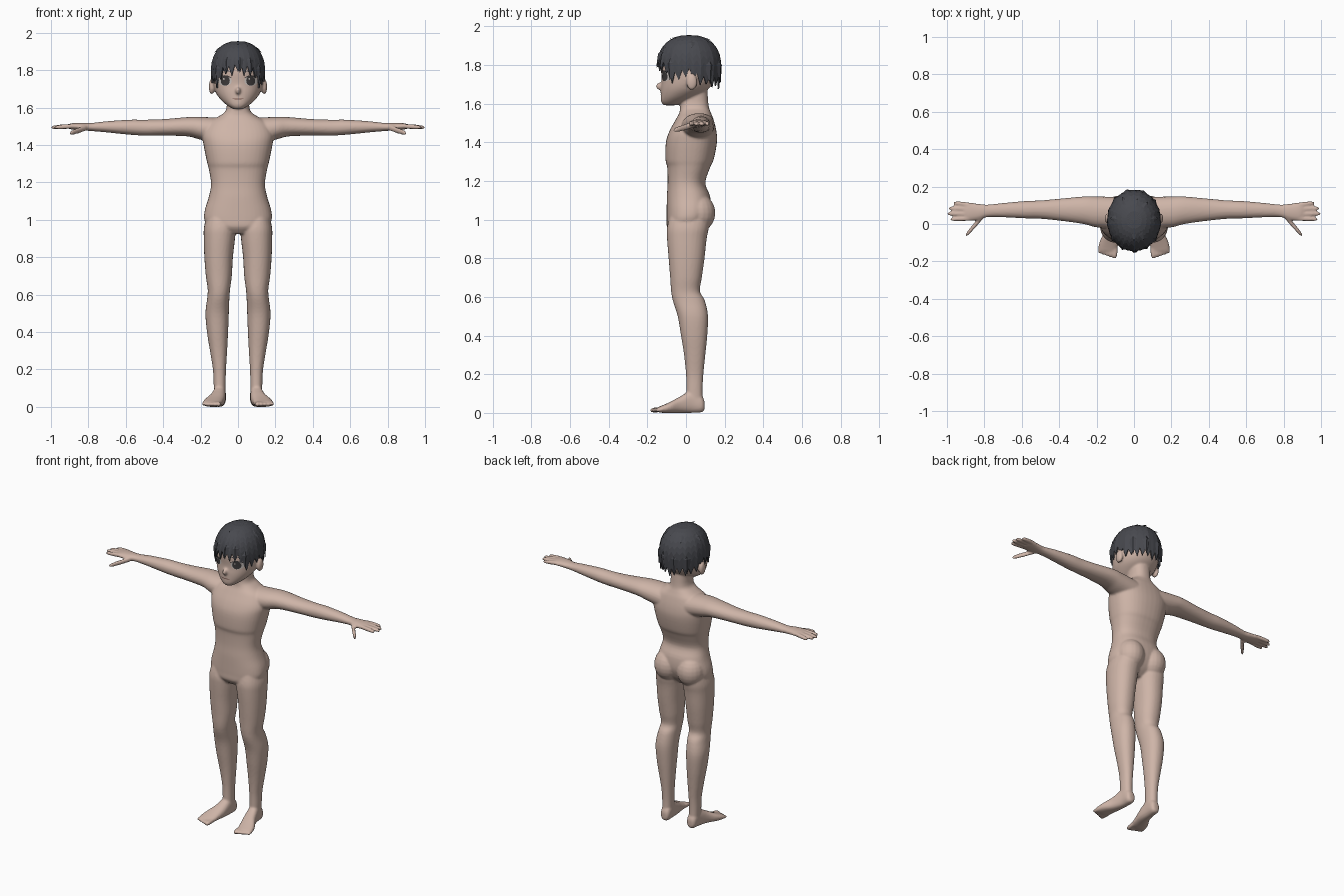
import bpy, bmesh, math
from mathutils import Vector
from mathutils.bvhtree import BVHTree

if "Cube" in bpy.data.objects:
    bpy.data.objects.remove(bpy.data.objects["Cube"])


def material(name, col):
    m = bpy.data.materials.new(name)
    m.diffuse_color = (*col, 1)
    m.use_nodes = True
    m.node_tree.nodes["Principled BSDF"].inputs["Base Color"].default_value = m.diffuse_color
    return m


SKIN = material("skin", (0.62, 0.46, 0.39))
HAIR = material("dark_hair", (0.065, 0.067, 0.078))
WHITE = material("eye_white", (0.6, 0.55, 0.52))
IRIS = material("eye_dark", (0.05, 0.045, 0.045))
LIP = material("mouth_line", (0.2, 0.1, 0.08))


def finish(name, bm, mat):
    bmesh.ops.recalc_face_normals(bm, faces=bm.faces)
    me = bpy.data.meshes.new(name)
    bm.to_mesh(me)
    bm.free()
    ob = bpy.data.objects.new(name, me)
    bpy.context.collection.objects.link(ob)
    me.materials.append(mat)
    return ob


def refine(rows, n=4):
    """Catmull-Rom interpolation between section rows."""
    out = []
    for i in range(len(rows) - 1):
        p0, p1, p2, p3 = rows[max(i - 1, 0)], rows[i], rows[i + 1], rows[min(i + 2, len(rows) - 1)]
        for k in range(n):
            t = k / n
            out.append([0.5 * (2 * b + (c - a) * t + (2 * a - 5 * b + 4 * c - d) * t * t
                               + (3 * b - a - 3 * c + d) * t ** 3)
                        for a, b, c, d in zip(p0, p1, p2, p3)])
    return out + [list(rows[-1])]


def loft(bm, rows, axis, e=2.0, side=1, seg=28):
    """rows: (station, min u, max u, min v, max v); u, v are the two other axes."""
    iu, iv = [(1, 2), (0, 2), (0, 1)][axis]
    rings = []
    for s, u0, u1, v0, v1 in refine(rows):
        ring = []
        for k in range(seg):
            a = 2 * math.pi * k / seg
            c, d = math.cos(a), math.sin(a)
            p = [0, 0, 0]
            p[axis] = s
            p[iu] = (u0 + u1) / 2 + (u1 - u0) / 2 * math.copysign(abs(c) ** (2 / e), c)
            p[iv] = (v0 + v1) / 2 + (v1 - v0) / 2 * math.copysign(abs(d) ** (2 / e), d)
            p[0] *= side
            ring.append(bm.verts.new(p))
        rings.append(ring)
    for a, b in zip(rings, rings[1:]):
        for k in range(seg):
            bm.faces.new((a[k], a[(k + 1) % seg], b[(k + 1) % seg], b[k]))
    bm.faces.new(rings[0][::-1])
    bm.faces.new(rings[-1])


def ball(bm, c, r):
    vs = bmesh.ops.create_uvsphere(bm, u_segments=20, v_segments=12, radius=1)["verts"]
    for v in vs:
        v.co = Vector([c[i] + v.co[i] * r[i] for i in range(3)])


def finger(bm, a, b, r, axis, side):
    """Tapered digit from a to b."""
    iu, iv = [(1, 2), (0, 2), (0, 1)][axis]
    rows = []
    for t, k in ((0, 1), (0.5, 1), (0.85, 0.85), (1, 0.35)):
        p = [a[i] + (b[i] - a[i]) * t for i in range(3)]
        rows.append((p[axis], p[iu] - r * k, p[iu] + r * k, p[iv] - r * k, p[iv] + r * k))
    loft(bm, rows, axis, side=side, seg=12)


# ---- body: overlapping lofts fused by a voxel remesh
bm = bmesh.new()
torso = [(.925, .09, -.07, .05), (.96, .155, -.098, .09), (1.0, .18, -.1, .115), (1.05, .178, -.1, .13),
         (1.12, .157, -.099, .125), (1.19, .144, -.095, .1), (1.27, .156, -.097, .125),
         (1.31, .166, -.106, .143), (1.40, .184, -.104, .16), (1.46, .19, -.085, .157),
         (1.52, .16, -.052, .142), (1.555, .1, -.034, .128), (1.59, .063, -.03, .117), (1.68, .06, -.02, .11)]
loft(bm, [(z, -w, w, f, b) for z, w, f, b in torso], 2, e=2.35, seg=40)

# head
head = [(1.592, .025, -.115, -.05), (1.61, .055, -.129, 0), (1.64, .09, -.131, .06), (1.68, .119, -.13, .12),
        (1.73, .133, -.126, .15), (1.80, .134, -.13, .155), (1.87, .115, -.112, .14),
        (1.92, .07, -.06, .1), (1.938, .02, 0, .04)]
loft(bm, [(z, -w, w, f, b) for z, w, f, b in head], 2, e=2.1, seg=40)
ball(bm, (0, -.132, 1.69), (.014, .024, .02))

leg = [(1.03, .03, .165, -.08, .12), (.96, .012, .182, -.098, .118), (.9, .016, .183, -.098, .107),
       (.8, .027, .18, -.09, .096), (.7, .033, .172, -.082, .082), (.63, .042, .162, -.077, .072),
       (.58, .046, .165, -.068, .098), (.5, .049, .174, -.043, .114), (.4, .053, .166, -.026, .11),
       (.3, .058, .15, -.01, .1), (.2, .064, .134, 0, .09), (.12, .066, .13, .002, .086),
       (.05, .066, .128, 0, .088)]
foot = [(.096, .078, .112, .015, .06), (.08, .065, .126, .003, .09), (.03, .065, .132, 0, .115),
        (-.03, .068, .15, 0, .085), (-.08, .078, .178, 0, .058), (-.12, .086, .19, 0, .04),
        (-.145, .095, .188, .004, .03)]
arm = [(.08, -.03, .145, 1.4, 1.545), (.2, -.018, .147, 1.428, 1.55), (.27, 0, .147, 1.446, 1.549),
       (.4, .018, .135, 1.45, 1.538), (.5, .028, .126, 1.45, 1.535), (.58, .03, .123, 1.455, 1.535),
       (.7, .036, .112, 1.467, 1.527), (.78, .037, .104, 1.474, 1.518), (.83, .022, .108, 1.478, 1.518),
       (.88, .016, .115, 1.482, 1.517), (.905, .022, .112, 1.486, 1.512)]
for s in (1, -1):
    loft(bm, leg, 2, e=2.2, side=s)
    ball(bm, (s * .082, .06, 1.035), (.088, .092, .1))           # seat
    loft(bm, foot, 1, e=2.4, side=s)
    for i in range(5):                                           # toes
        x = .1 + i * .02
        finger(bm, (x, -.12, .018), (x + .004, -.186 + .007 * i, .013), .014 - .001 * i, 1, s)
    loft(bm, arm, 0, e=2.1, side=s)
    for y, tip, y2 in ((.103, .965, .112), (.079, .992, .084), (.054, 1.0, .055), (.029, .982, .025)):
        finger(bm, (.88, y, 1.501), (tip, y2, 1.494), .0125, 0, s)
    finger(bm, (.81, .04, 1.492), (.9, -.062, 1.462), .016, 0, s)  # thumb
    ball(bm, (s * .14, .03, 1.712), (.016, .028, .042))          # ear
body = finish("body", bm, SKIN)
rm = body.modifiers.new("fuse", 'REMESH')
rm.mode, rm.voxel_size, rm.use_smooth_shade = 'VOXEL', .0065, True
sm = body.modifiers.new("relax", 'SMOOTH')
sm.factor, sm.iterations = .5, 4

# ---- face details: thin patches laid on the face surface
bpy.context.view_layer.update()
tree = BVHTree.FromObject(body, bpy.context.evaluated_depsgraph_get())


def patch(name, cx, cz, rx, rz, mat, off, bend=0.0):
    bm = bmesh.new()
    n, rings = 20, 4

    def vert(u, w):
        x, z = cx + rx * u, cz + rz * w + bend * (1 - u * u)
        hit = tree.ray_cast(Vector((x, -1, z)), Vector((0, 1, 0)))[0]
        return bm.verts.new((x, (hit.y if hit else -.12) - off, z))
    prev = None
    mid = vert(0, 0)
    for j in range(1, rings + 1):
        ring = [vert(j / rings * math.cos(2 * math.pi * k / n), j / rings * math.sin(2 * math.pi * k / n))
                for k in range(n)]
        for k in range(n):
            l = (k + 1) % n
            bm.faces.new((mid, ring[k], ring[l]) if prev is None else (prev[k], ring[k], ring[l], prev[l]))
        prev = ring
    ob = finish(name, bm, mat)
    ob.data.shade_smooth()


for s, tag in ((1, "left"), (-1, "right")):
    patch(tag + "_eye_white", s * .07, 1.742, .036, .026, WHITE, .002)
    patch(tag + "_iris", s * .068, 1.743, .024, .026, IRIS, .004)
    patch(tag + "_eye_glint", s * .068 - .008, 1.753, .005, .005, WHITE, .006)
    patch(tag + "_upper_lid", s * .071, 1.757, .039, .004, IRIS, .005, .012)
    patch(tag + "_eyebrow", s * .07, 1.79, .035, .003, HAIR, .003, .008)
patch("mouth", 0, 1.648, .03, .0025, LIP, .002, -.003)

# ---- hair: shell with a jagged hem, lower at the back
HEM = [(0, 1.815), (35, 1.80), (55, 1.745), (72, 1.755), (92, 1.77), (112, 1.725), (150, 1.725), (180, 1.715)]


def hem(deg):
    for (a, za), (b, zb) in zip(HEM, HEM[1:]):
        if deg <= b:
            return za + (zb - za) * (deg - a) / (b - a)
    return HEM[-1][1]


def scalp(az, z, grow=1.0):
    h = (z - 1.79) / .166
    r = (1 - min(h, 1) ** 2.3) ** (1 / 2.3) if h > 0 else 1 + .1 * h
    return Vector((.144 * r * grow * math.sin(az), .018 - .165 * r * grow * math.cos(az), z))


bm = bmesh.new()
cols, rows = 52, 9
top = bm.verts.new((0, .018, 1.955))
strips = []
for k in range(cols):
    az = 2 * math.pi * k / cols
    deg = abs(math.degrees(az if az <= math.pi else az - 2 * math.pi))
    zb = hem(deg) + (.016 if k % 2 else -.024 - .008 * (k % 3))
    strips.append([bm.verts.new(scalp(az, 1.955 - (1.955 - zb) * (1 - math.cos(j / rows * math.pi / 2)),
                                      1 + (.025 if k % 4 == 0 else 0) * j / rows))
                   for j in range(1, rows + 1)])
for k in range(cols):
    a, b = strips[k], strips[(k + 1) % cols]
    bm.faces.new((top, a[0], b[0]))
    for j in range(rows - 1):
        bm.faces.new((a[j], a[j + 1], b[j + 1], b[j]))
hair = finish("hair", bm, HAIR)
so = hair.modifiers.new("thickness", 'SOLIDIFY')
so.thickness, so.offset = .008, -1

# loose locks: flat tapered wedges lying along the scalp
bm = bmesh.new()
locks = [(-25, 1.93, 1.79, 1.05), (4, 1.93, 1.785, 1.05), (28, 1.92, 1.79, 1.05), (-52, 1.9, 1.72, 1.04),
         (52, 1.9, 1.72, 1.04), (130, 1.9, 1.7, 1.06), (160, 1.9, 1.705, 1.07), (-135, 1.9, 1.7, 1.06),
         (-165, 1.9, 1.7, 1.07), (0, 1.953, 1.935, 1.25), (30, 1.953, 1.925, 1.12), (170, 1.953, 1.925, 1.13),
         (140, 1.95, 1.915, 1.12), (-150, 1.95, 1.9, 1.12), (95, 1.94, 1.89, 1.06), (-95, 1.94, 1.89, 1.06)]
for deg, z0, z1, g in locks:
    az, zm = math.radians(deg), (z0 + z1) / 2
    w = .2
    pts = [scalp(az, z0, .97), scalp(az - w, zm, .98), scalp(az, zm, 1.05), scalp(az + w, zm, .98),
           scalp(az, z1, g), scalp(az, zm, .93)]
    a, l, m, r, t, u = [bm.verts.new(p) for p in pts]
    for f in ((a, l, m), (a, m, r), (l, t, m), (m, t, r), (a, u, l), (a, r, u), (l, u, t), (u, r, t)):
        bm.faces.new(f)
finish("hair_locks", bm, HAIR)
